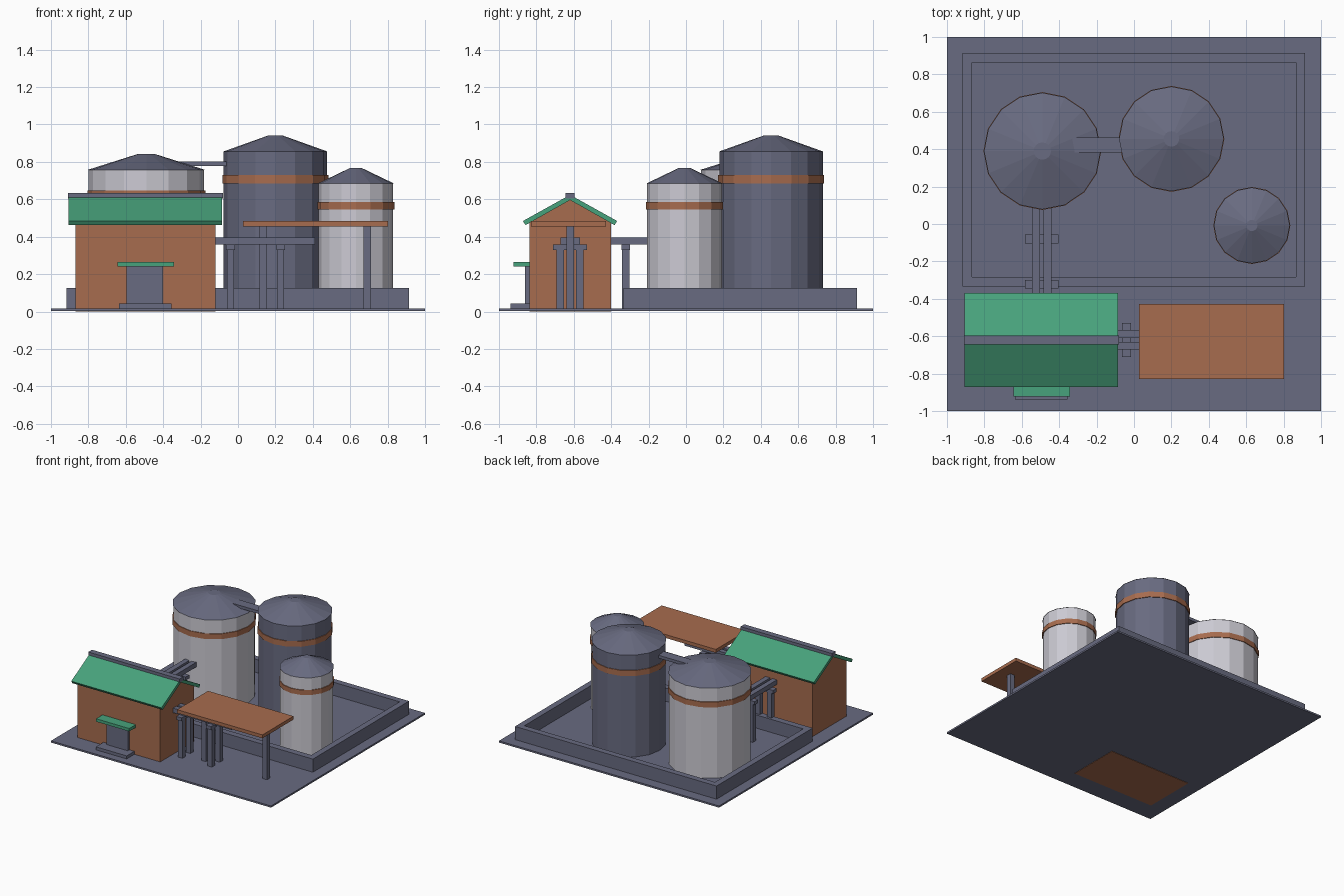
import bpy, bmesh, math

cube = bpy.data.objects.get("Cube")
if cube:
    bpy.data.objects.remove(cube, do_unlink=True)


def material(name, colour):
    m = bpy.data.materials.new(name)
    m.use_nodes = True
    rgba = (*colour, 1)
    m.diffuse_color = rgba
    m.node_tree.nodes["Principled BSDF"].inputs["Base Color"].default_value = rgba
    return m


GREY = material("slate_grey", (0.14, 0.147, 0.218))
WHITE = material("pale_grey", (0.60, 0.59, 0.65))
BROWN = material("terracotta", (0.39, 0.15, 0.077))
GREEN = material("roof_green", (0.064, 0.36, 0.2))


def finish(name, bm, mat):
    bmesh.ops.recalc_face_normals(bm, faces=bm.faces)
    me = bpy.data.meshes.new(name)
    bm.to_mesh(me)
    bm.free()
    me.materials.append(mat)
    ob = bpy.data.objects.new(name, me)
    bpy.context.collection.objects.link(ob)
    return ob


def prism(name, mat, points, axis, lo, hi):
    """Extrude a closed outline along x (points are y, z) or z (points are x, y)."""
    bm = bmesh.new()
    if axis == "x":
        verts = [bm.verts.new((lo, a, b)) for a, b in points]
        move = (hi - lo, 0, 0)
    else:
        verts = [bm.verts.new((a, b, lo)) for a, b in points]
        move = (0, 0, hi - lo)
    face = bm.faces.new(verts)
    grown = bmesh.ops.extrude_face_region(bm, geom=[face], use_keep_orig=True)
    moved = [g for g in grown["geom"] if isinstance(g, bmesh.types.BMVert)]
    bmesh.ops.translate(bm, verts=moved, vec=move)
    return finish(name, bm, mat)


def box(name, mat, x, y, z):
    outline = [(x[0], y[0]), (x[1], y[0]), (x[1], y[1]), (x[0], y[1])]
    return prism(name, mat, outline, "z", *z)


def drum(name, mat, x, y, r_low, r_top, z0, z1, sides=16):
    bm = bmesh.new()
    bmesh.ops.create_cone(bm, cap_ends=True, segments=sides, radius1=r_low,
                          radius2=r_top, depth=z1 - z0)
    bmesh.ops.translate(bm, verts=bm.verts, vec=(x, y, (z0 + z1) / 2))
    return finish(name, bm, mat)


FLOOR = 0.017

# Ground slab and containment wall
box("ground_slab", GREY, (-1, 1), (-1, 1), (0.003, FLOOR))
wall_z = (FLOOR - 0.004, 0.125)
for side, x in (("right", (-0.917, -0.867)), ("left", (0.865, 0.915))):
    box("containment_wall_" + side, GREY, x, (-0.335, 0.913), wall_z)
for side, y in (("front", (-0.335, -0.283)), ("back", (0.863, 0.913))):
    box("containment_wall_" + side, GREY, (-0.867, 0.865), y, wall_z)


# Storage tanks: wall, band and shallow conical roof
def tank(name, mat, x, y, r, top, peak, band):
    drum(name + "_wall", mat, x, y, r, r, FLOOR - 0.004, top)
    drum(name + "_band", BROWN, x, y, r + 0.006, r + 0.006, *band)
    drum(name + "_roof", GREY, x, y, r + 0.003, r * 0.15, top, peak)


tank("wide_tank", WHITE, -0.49, 0.39, 0.309, 0.758, 0.842, (0.602, 0.646))
tank("tall_tank", GREY, 0.2, 0.455, 0.277, 0.855, 0.94, (0.685, 0.73))
tank("small_tank", WHITE, 0.63, -0.008, 0.2, 0.685, 0.768, (0.545, 0.585))
box("tank_bridge", GREY, (-0.33, 0.0), (0.382, 0.462), (0.778, 0.802))

# House with a gabled roof
RIDGE = -0.62


def mirrored(half):
    """Mirror an outline of (offset, z) points about the ridge line."""
    right = [(RIDGE + d, z) for d, z in half]
    left = [(RIDGE - d, z) for d, z in reversed(half) if d > 0]
    return right + left


prism("house_walls", BROWN, mirrored([(0, 0.602), (0.218, 0.474), (0.218, 0)]),
      "x", -0.87, -0.12)
for side, s in (("back", 1), ("front", -1)):
    slope = [(0, 0.596), (0.238, 0.462), (0.252, 0.484), (0, 0.624)]
    prism("house_roof_" + side, GREEN, [(RIDGE + s * d, z) for d, z in slope],
          "x", -0.905, -0.085)
box("roof_ridge", GREY, (-0.91, -0.08), (RIDGE - 0.024, RIDGE + 0.024), (0.605, 0.635))

# Entrance
box("door", GREY, (-0.595, -0.4), (-0.86, -0.83), (FLOOR, 0.24))
box("door_step", GREY, (-0.635, -0.355), (-0.938, -0.83), (FLOOR - 0.002, 0.042))
box("door_canopy", GREEN, (-0.645, -0.343), (-0.922, -0.83), (0.24, 0.264))

# Open shelter
box("shelter_roof", BROWN, (0.027, 0.803), (-0.83, -0.427), (0.455, 0.483))
for i, x in enumerate((0.135, 0.692)):
    box(f"shelter_post_{i + 1}", GREY, (x - 0.02, x + 0.02),
        (RIDGE - 0.02, RIDGE + 0.02), (FLOOR - 0.002, 0.456))


# Pipe racks: twin pipes on two-legged trestles
def pipe_rack(name, along, centre, ends, stations):
    def part(label, run, across, z):
        x, y = (run, across) if along == "x" else (across, run)
        box(f"{name}_{label}", GREY, x, y, z)

    for i, s in enumerate((-1, 1)):
        c = centre + s * 0.031
        part(f"pipe_{i + 1}", ends, (c - 0.021, c + 0.021), (0.358, 0.396))
    for i, p in enumerate(stations):
        part(f"crossbeam_{i + 1}", (p - 0.023, p + 0.023),
             (centre - 0.09, centre + 0.09), (0.33, 0.358))
        for j, s in enumerate((-1, 1)):
            c = centre + s * 0.052
            part(f"leg_{i + 1}_{j + 1}", (p - 0.019, p + 0.019),
                 (c - 0.02, c + 0.02), (FLOOR - 0.002, 0.332))


pipe_rack("house_rack", "x", -0.62, (-0.13, 0.413), (-0.04, 0.228))
pipe_rack("tank_rack", "y", -0.493, (-0.42, 0.11), (-0.322, -0.08))
